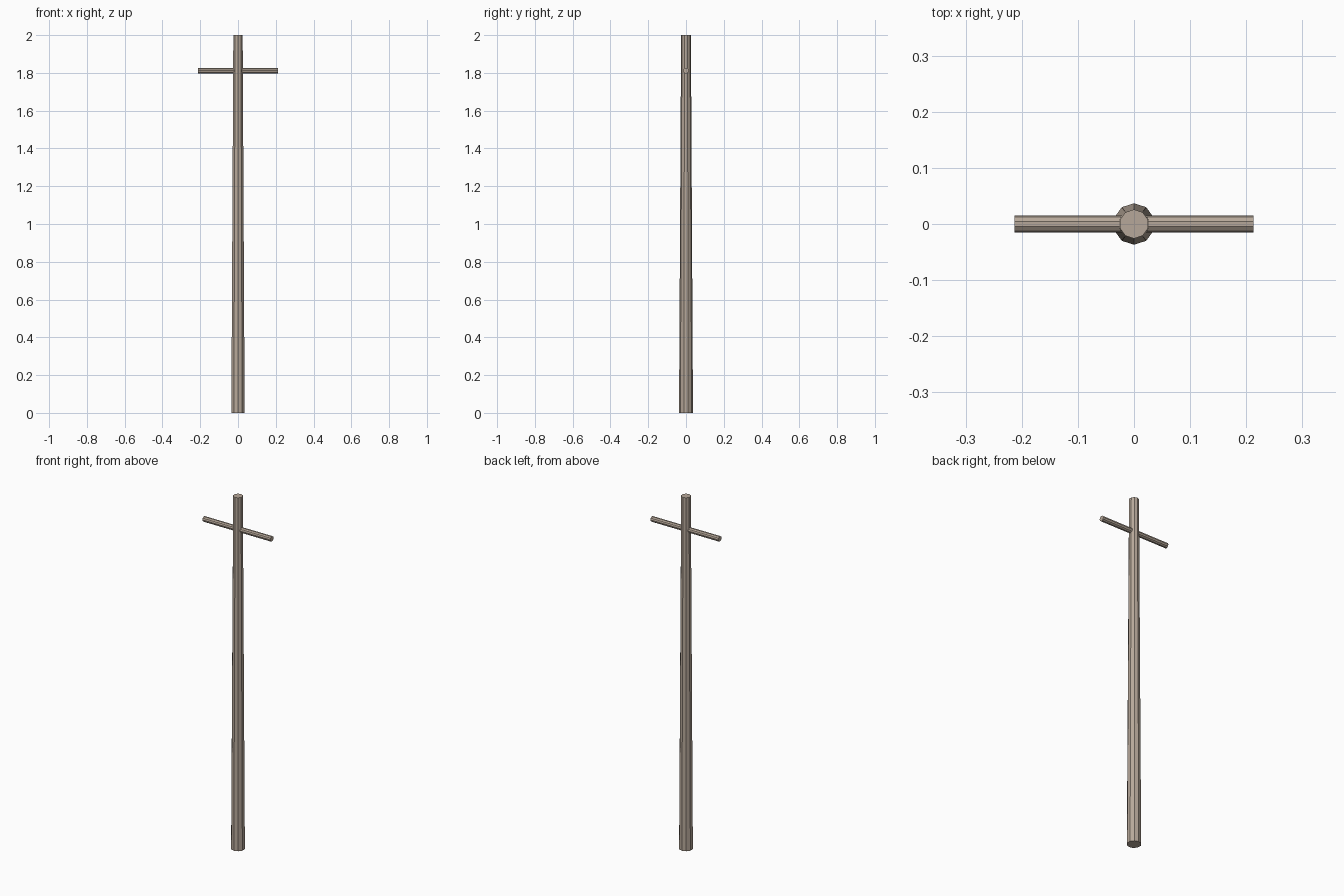
import bpy, math

if "Cube" in bpy.data.objects:
    bpy.data.objects.remove(bpy.data.objects["Cube"])

mat = bpy.data.materials.new("weathered_wood")
mat.diffuse_color = (0.47, 0.39, 0.32, 1)
mat.use_nodes = True
mat.node_tree.nodes["Principled BSDF"].inputs["Base Color"].default_value = mat.diffuse_color


def rod(name, r1, r2, length, loc, rot=(0, 0, 0)):
    """Ten-sided, flat-shaded rod with capped ends."""
    bpy.ops.mesh.primitive_cone_add(vertices=10, radius1=r1, radius2=r2,
                                    depth=length, location=loc, rotation=rot)
    ob = bpy.context.object
    ob.name = name
    ob.data.materials.append(mat)
    return ob


# Tapered upright pole
rod("pole", 0.037, 0.026, 2.0, (0, 0, 1.0))

# Thin crossbar running through the pole near the top
rod("crossbar", 0.015, 0.015, 0.426, (0, 0, 1.812), (0, math.pi / 2, 0))
